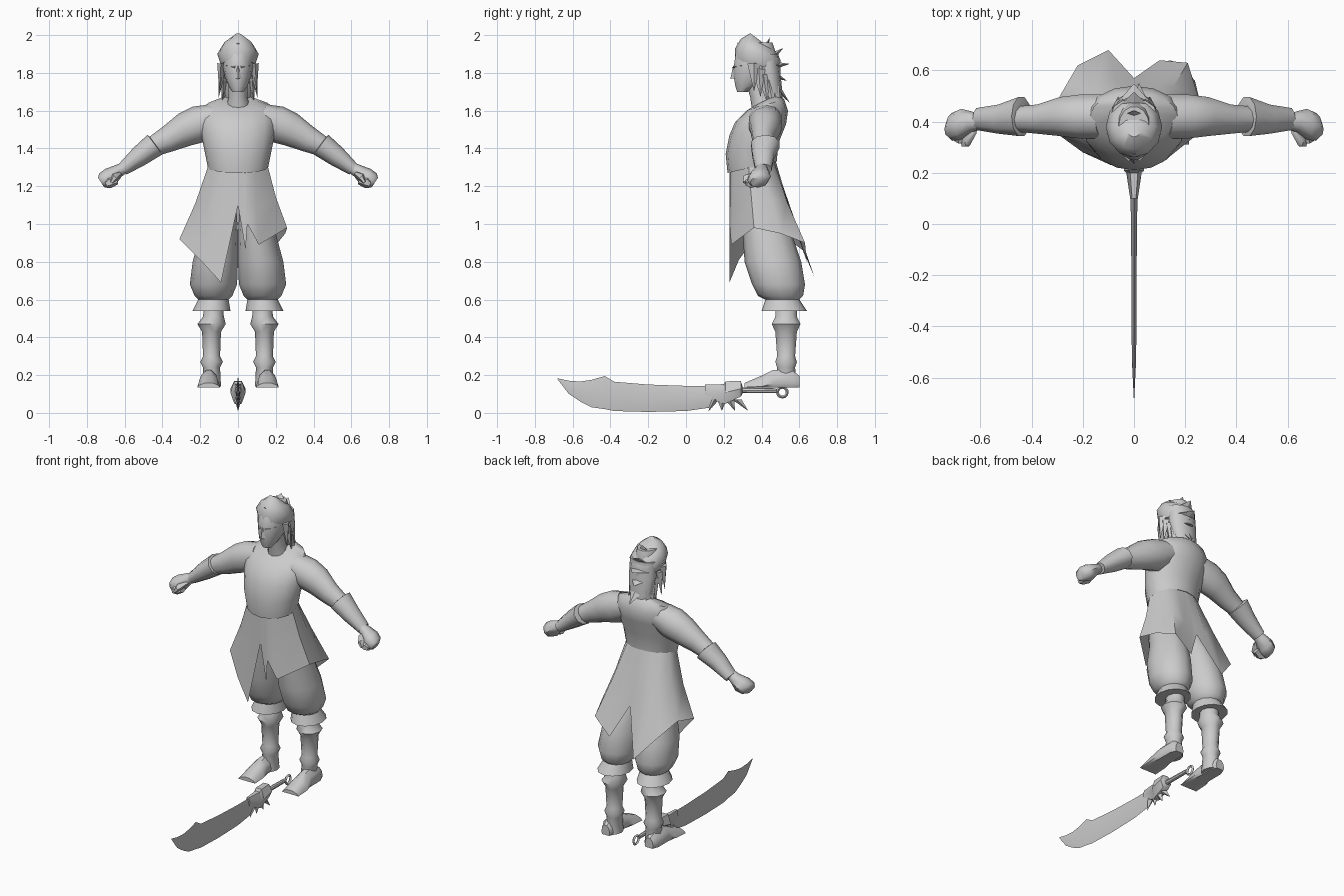
import bpy, bmesh
from math import pi, sin, cos, atan2, radians
from mathutils import Vector

if "Cube" in bpy.data.objects:
    bpy.data.objects.remove(bpy.data.objects["Cube"])

grey = (.6, .6, .6, 1)
plain_grey = bpy.data.materials.new("plain grey")
plain_grey.use_nodes = True
plain_grey.diffuse_color = grey
plain_grey.node_tree.nodes["Principled BSDF"].inputs["Base Color"].default_value = grey


def finish(name, bm, mirror=False, angle=50):
    """Turn the mesh into a smooth-shaded object, mirrored across x on request."""
    bmesh.ops.recalc_face_normals(bm, faces=bm.faces)
    mesh = bpy.data.meshes.new(name)
    bm.to_mesh(mesh)
    bm.free()
    mesh.materials.append(plain_grey)
    part = bpy.data.objects.new(name, mesh)
    bpy.context.collection.objects.link(part)
    if mirror:
        part.modifiers.new("mirror", 'MIRROR')
    bpy.ops.object.select_all(action='DESELECT')
    part.select_set(True)
    bpy.context.view_layer.objects.active = part
    bpy.ops.object.shade_smooth_by_angle(angle=radians(angle))


def loft(name, rings, sides, mirror=False, floor=0, angle=50):
    """Skin elliptical rings given as (centre, u axis, v axis) and cap both ends."""
    bm = bmesh.new()
    rows = []
    for centre, u, v in rings:
        row = []
        for i in range(sides):
            turn = 2 * pi * i / sides
            point = Vector(centre) + Vector(u) * cos(turn) + Vector(v) * sin(turn)
            point.z = max(point.z, floor)
            row.append(bm.verts.new(point))
        rows.append(row)
    for lower, upper in zip(rows, rows[1:]):
        for i in range(sides):
            bm.faces.new((lower[i], lower[i - 1], upper[i - 1], upper[i]))
    bm.faces.new(rows[0])
    bm.faces.new(rows[-1])
    finish(name, bm, mirror, angle)


def column(name, profile, sides=12, tilt=0):
    """Upright central part from (z, y, half width, half depth)."""
    loft(name, [((0, y, z), (width, 0, 0), (0, depth, tilt))
                for z, y, width, depth in profile], sides)


def leg_part(name, profile, sides=12):
    """Upright mirrored part from (z, x, y, half width, half depth)."""
    loft(name, [((x, y, z), (width, 0, 0), (0, depth, 0))
                for z, x, y, width, depth in profile], sides, mirror=True)


def arm_part(name, profile, sides=10):
    """Mirrored part square to its own path, from (x, y, z, radius, half depth)."""
    path = [Vector((x, y, z)) for x, y, z, radius, depth in profile]
    direction = path[-1] - path[0]
    across = Vector((-direction.z, 0, direction.x)).normalized()
    loft(name, [(point, across * radius, (0, depth, 0))
                for point, (x, y, z, radius, depth) in zip(path, profile)], sides, mirror=True)


def along_y(name, profile, sides=4, x=0, **options):
    """Part running front to back from (y, top, bottom, half width)."""
    loft(name, [((x, y, (top + bottom) / 2), (width, 0, 0), (0, 0, (top - bottom) / 2))
                for y, top, bottom, width in profile], sides, angle=40, **options)


def spikes(name, locks, mirror=False):
    """Flat tapering points from (base, tip, half width vector)."""
    bm = bmesh.new()
    for base, tip, wide in locks:
        base, tip, wide = Vector(base), Vector(tip), Vector(wide)
        thick = wide.cross(tip - base).normalized() * .02
        ring = [bm.verts.new(base + offset) for offset in (wide, thick, -wide, -thick)]
        point = bm.verts.new(tip)
        for i in range(len(ring)):
            bm.faces.new((ring[i - 1], ring[i], point))
        bm.faces.new(ring)
    finish(name, bm, mirror, angle=30)


# Torso with a hem dipping at the front, and the neck
column("jacket", [
    (1.3, .35, .16, .13), (1.4, .35, .18, .14), (1.5, .38, .2, .15),
    (1.57, .4, .2, .14), (1.63, .42, .17, .1), (1.66, .43, .08, .06)], sides=16, tilt=.03)
column("neck", [(1.6, .42, .07, .07), (1.67, .4, .05, .06), (1.78, .37, .05, .06)])

# Split skirt: panels running from the waist to an uneven hem, front slit first
hem = [(0, .23, 1.1), (-.09, .23, .69), (-.2, .28, .81), (-.31, .36, .92), (-.29, .5, .95),
       (-.22, .62, .86), (-.1, .68, .72), (0, .57, 1), (.1, .64, .8), (.21, .63, .9),
       (.25, .5, .95), (.26, .36, .98), (.11, .24, .89), (.05, .23, 1), (.04, .23, .86), (0, .23, 1.1)]
bm = bmesh.new()
strips = []
for point in hem:
    foot = Vector(point)
    turn = atan2(foot.y - .4, foot.x)
    waist = Vector((.16 * cos(turn), .35 + .12 * sin(turn), 1.31 + .04 * sin(turn)))
    middle = waist.lerp(foot, .5)
    middle.x *= .96
    strips.append([bm.verts.new(p) for p in (waist, middle, foot)])
for left, right in zip(strips, strips[1:]):
    for i in range(2):
        bm.faces.new((left[i], right[i], right[i + 1], left[i + 1]))
finish("split_skirt", bm)

# Baggy trousers with a flared cuff, then banded boots
leg_part("trouser_leg", [
    (1.1, .09, .37, .08, .1), (.95, .1, .43, .1, .13), (.8, .12, .46, .12, .15),
    (.68, .13, .49, .125, .14), (.62, .13, .5, .1, .12), (.6, .13, .51, .08, .09),
    (.54, .14, .52, .1, .12)])
leg_part("boot_shaft", [
    (.57, .13, .53, .05, .06), (.51, .13, .53, .055, .06), (.47, .14, .53, .075, .08),
    (.43, .14, .53, .05, .06), (.3, .14, .53, .045, .05), (.27, .14, .53, .06, .06),
    (.24, .14, .53, .045, .05), (.14, .14, .53, .05, .06)], sides=10)
along_y("shoe", [
    (.6, .2, .1, .03), (.56, .23, .08, .05), (.46, .23, .08, .05),
    (.4, .2, .08, .06), (.31, .16, .1, .06)], sides=10, x=.155, mirror=True, floor=.135)

# Arms, flared gauntlets and closed hands
arm_part("upper_arm", [
    (.12, .42, 1.56, .08, .09), (.2, .42, 1.53, .1, .09), (.28, .42, 1.5, .09, .08),
    (.37, .41, 1.45, .07, .06), (.47, .41, 1.4, .05, .05)])
arm_part("gauntlet", [
    (.435, .42, 1.42, .05, .06), (.44, .42, 1.42, .065, .08), (.52, .41, 1.36, .055, .06),
    (.61, .41, 1.29, .035, .045)])
arm_part("fist", [
    (.6, .4, 1.3, .03, .03), (.635, .4, 1.28, .035, .04), (.675, .39, 1.25, .05, .06),
    (.71, .38, 1.23, .045, .055), (.725, .37, 1.22, .03, .03)], sides=8)
arm_part("curled_fingers", [(.64, .35, 1.23, .02, .03), (.68, .34, 1.22, .03, .03), (.7, .35, 1.21, .02, .03)], sides=6)
arm_part("thumb", [(.62, .37, 1.27, .01, .02), (.65, .33, 1.25, .02, .03), (.67, .32, 1.22, .01, .02)], sides=6)

# Head, nose and brow
column("head", [
    (1.7, .3, .03, .03), (1.73, .32, .05, .06), (1.78, .35, .07, .1),
    (1.83, .36, .08, .11), (1.9, .37, .08, .11), (1.96, .38, .06, .08)], sides=14)
spikes("nose", [((0, .255, 1.77), (0, .25, 1.84), (.02, 0, 0))])
spikes("brow", [((.01, .26, 1.83), (.07, .3, 1.84), (0, 0, .01))], mirror=True)

# Headband and hanging hair
column("headband", [
    (1.84, .38, .09, .12), (1.9, .38, .11, .12), (1.95, .38, .08, .09), (1.98, .38, .03, .04)], tilt=-.03)
column("back_hair", [(1.63, .48, .06, .03), (1.7, .46, .08, .05), (1.8, .44, .09, .06), (1.9, .43, .09, .06)])

# Locks fanned over the crown from forehead to nape
crown = Vector((0, .38, 1.83))
crest = [((0, .47, 1.74), (.02, .55, 1.64), (.06, 0, 0))]
for i in range(6):
    turn = radians(130 - 31 * i)
    outward = Vector((0, cos(turn), sin(turn)))
    crest.append((crown + outward * .09, crown + outward * .17, (.07, 0, 0)))
spikes("hair_crest", crest)

# Locks hanging beside the face, kicking out by turns
side_locks = []
for i in range(5):
    root = Vector((.09 - .008 * i, .36 + .025 * i, 1.85 - .03 * i))
    drop = Vector((.02 if i % 2 else .01, .01 * i, -.15))
    side_locks.append((root, root + drop, (0, .035, 0)))
spikes("side_locks", side_locks, mirror=True)

# Broad curved sword lying in front
along_y("sword_blade", [
    (-.68, .183, .178, .001), (-.62, .17, .1, .004), (-.56, .166, .06, .007), (-.5, .175, .03, .008),
    (-.43, .195, .02, .01), (-.38, .165, .01, .01), (-.2, .15, .005, .01), (0, .143, .01, .012),
    (.14, .143, .03, .014)])
along_y("sword_guard", [
    (.1, .155, .08, .015), (.2, .16, .04, .03), (.21, .176, .04, .04), (.29, .176, .08, .04), (.3, .14, .1, .02)], sides=6)
along_y("sword_grip", [(.29, .135, .105, .014), (.48, .13, .105, .012)], sides=8)
teeth = []
for i in range(4):
    root = Vector((0, .15 + .04 * i, .07))
    teeth.append((root, root + Vector((0, .03 * i - .03, -.06)), (0, .025, 0)))
spikes("guard_teeth", teeth)

# Ring at the end of the grip
bpy.ops.mesh.primitive_torus_add(location=(0, .51, .11), rotation=(0, pi / 2, 0), major_segments=12,
                                 minor_segments=4, major_radius=.026, minor_radius=.008)
pommel_ring = bpy.context.object
pommel_ring.name = "pommel_ring"
pommel_ring.data.materials.append(plain_grey)
